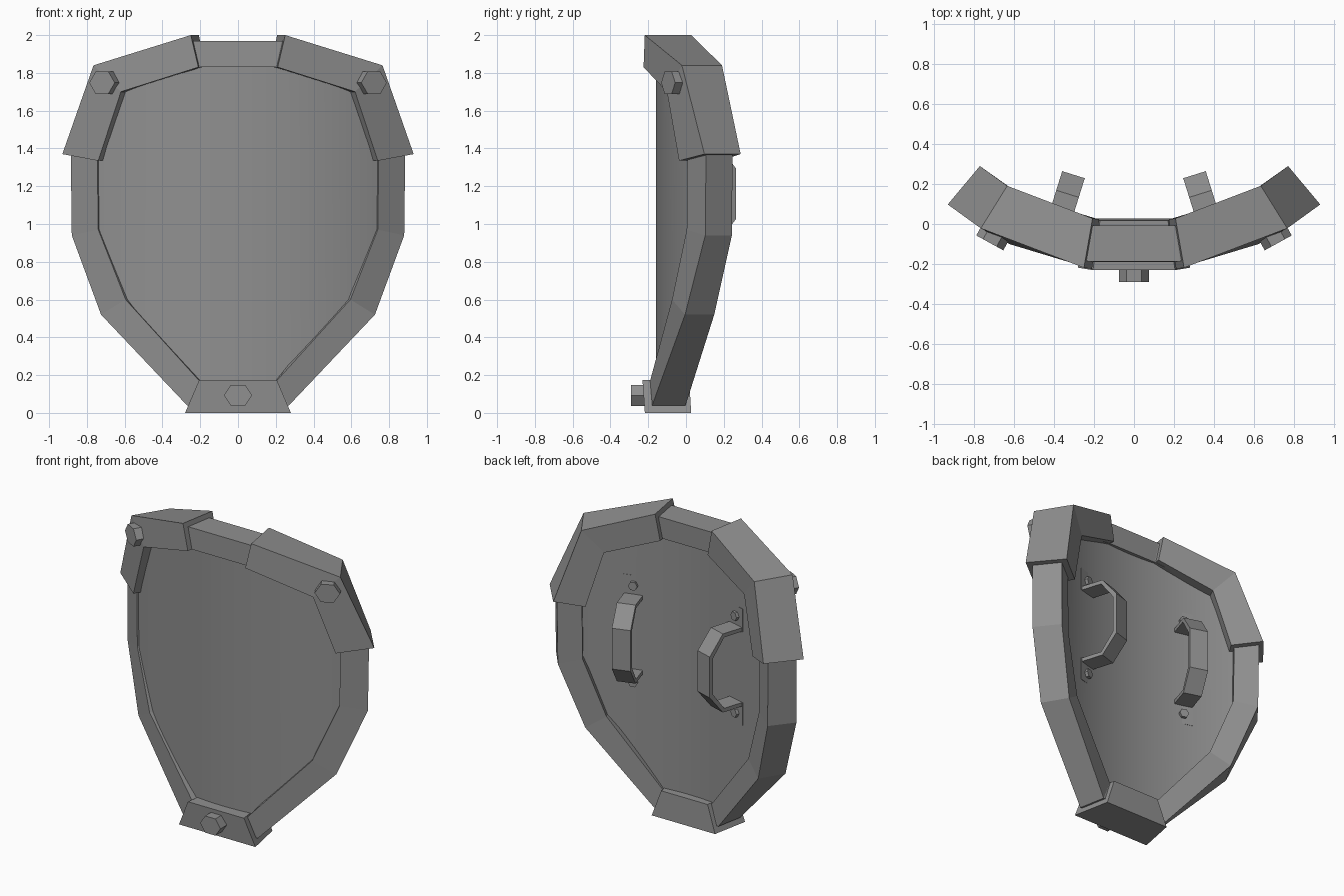
import bpy, bmesh
from math import asin, sin, cos, pi, radians, sqrt

if "Cube" in bpy.data.objects:
    bpy.data.objects.remove(bpy.data.objects["Cube"])

CY = 1.21  # axis of the cylinder the shield is bent around (x=0, y=CY)
metal = bpy.data.materials.new("dark_metal")
metal.diffuse_color = (.28, .28, .28, 1)
metal.use_nodes = True
metal.node_tree.nodes["Principled BSDF"].inputs["Base Color"].default_value = metal.diffuse_color


def bend(theta, r, z, u=0.0):
    """Point at angle theta and radius r; u shifts sideways along the tangent."""
    return (r * sin(theta) + u * cos(theta), CY - r * cos(theta) + u * sin(theta), z)


def finish(name, bm):
    bmesh.ops.recalc_face_normals(bm, faces=bm.faces)
    me = bpy.data.meshes.new(name)
    bm.to_mesh(me)
    bm.free()
    me.materials.append(metal)
    ob = bpy.data.objects.new(name, me)
    bpy.context.collection.objects.link(ob)
    return ob


def loft(name, sections, closed=False):
    """Skin a run of matching cross-sections, capped unless closed."""
    bm = bmesh.new()
    rows = [[bm.verts.new(p) for p in s] for s in sections]
    n = len(rows[0])
    pairs = list(zip(rows, rows[1:])) + ([(rows[-1], rows[0])] if closed else [])
    for a, b in pairs:
        for i in range(n):
            j = (i + 1) % n
            bm.faces.new((a[i], a[j], b[j], b[i]))
    if not closed:
        bm.faces.new(rows[0])
        bm.faces.new(rows[-1])
    return finish(name, bm)


def band(pts, rf, rb, s=1):
    """Cross-sections from front-view (outer x, z, inner x, z) between radii rf, rb."""
    out = []
    for xo, zo, xi, zi in pts:
        to, ti = asin(s * xo / rf), asin(s * xi / rf)
        out.append([bend(to, rf, zo), bend(to, rb, zo), bend(ti, rb, zi), bend(ti, rf, zi)])
    return out


def bolt(name, theta, r0, r1, z, rad, squash=1.0):
    """Hexagonal bolt head running radially from r0 to r1."""
    hexa = [(rad * cos(i * pi / 3), rad * squash * sin(i * pi / 3)) for i in range(6)]
    loft(name, [[bend(theta, r, z + v, u) for u, v in hexa] for r in (r0, r1)])


def interp(pts, x):
    for (x0, z0), (x1, z1) in zip(pts, pts[1:]):
        if x <= x1 + 1e-6:
            return z0 + (z1 - z0) * (x - x0) / (x1 - x0)
    return pts[-1][1]


# Curved panel, bent a little flatter than the rim
top = [(0, 1.9), (.22, 1.9), (.68, 1.77), (.79, 1.36)]
bottom = [(0, .1), (.24, .1), (.66, .56), (.79, .95)]
RP, THICK, N = 1.65, .125, 32
cols = []
for i in range(N + 1):
    x = .79 * (2 * i / N - 1)
    zt, zb = interp(top, abs(x)), interp(bottom, abs(x))
    t, c = asin(x / RP), RP - .16
    front = (x, c - sqrt(RP * RP - x * x))
    back = (x - THICK * sin(t), front[1] + THICK * cos(t))
    cols.append([(*front, zt), (*back, zt), (*back, zb), (*front, zb)])
panel = loft("panel", cols)
bpy.context.view_layer.objects.active = panel
panel.select_set(True)
bpy.ops.object.shade_smooth_by_angle(angle=radians(30))

# Rim
half = [(.23, 1.97, .20, 1.83), (.73, 1.81, .625, 1.71), (.885, 1.36, .745, 1.34),
        (.88, .94, .74, .97), (.725, .52, .595, .60), (.27, .04, .205, .17)]
loft("rim", band(half, 1.415, 1.235) + band(half[::-1], 1.415, 1.235, -1), closed=True)

# Corner guards with bolts
guard = [(.25, 2.0, .21, 1.83), (.765, 1.84, .62, 1.70), (.93, 1.37, .74, 1.335)]
for s, side in ((1, "right"), (-1, "left")):
    loft("corner_guard_" + side, band(guard, 1.45, 1.20, s))
    bolt("corner_bolt_" + side, s * radians(28.9), 1.38, 1.49, 1.748, .077, .88)

# Bottom guard with bolt
tip = [(.28, 0, .205, .175)]
loft("bottom_guard", band(tip, 1.455, 1.205) + band(tip, 1.455, 1.205, -1))
bolt("bottom_bolt", 0, 1.40, 1.5, .093, .075, .85)

# Handles: bent strap, end plates and small bolts
MID, TH = 1.16, radians(17.4)
outer = [(1.29, .26), (1.11, .26), (1.01, .135)]
inner = [(1.29, .235), (1.12, .235), (1.035, .12)]
for s, side in ((1, "right"), (-1, "left")):
    t = s * TH
    pairs = list(zip(outer, inner))
    rows = pairs + [((o[0], -o[1]), (i[0], -i[1])) for o, i in pairs[::-1]]
    w = .059
    loft("handle_" + side, [[bend(t, o[0], MID + o[1], -w), bend(t, o[0], MID + o[1], w),
                             bend(t, i[0], MID + i[1], w), bend(t, i[0], MID + i[1], -w)]
                            for o, i in rows])
    for k, end in ((1, "upper"), (-1, "lower")):
        loft(f"handle_plate_{end}_{side}",
             [[bend(t, r, MID + k * z, u) for u, z in
               ((-.065, .235), (.065, .235), (.065, .385), (-.065, .385))] for r in (1.29, 1.255)])
        bolt(f"handle_bolt_{end}_{side}", t, 1.28, 1.235, MID + k * .32, .03)
